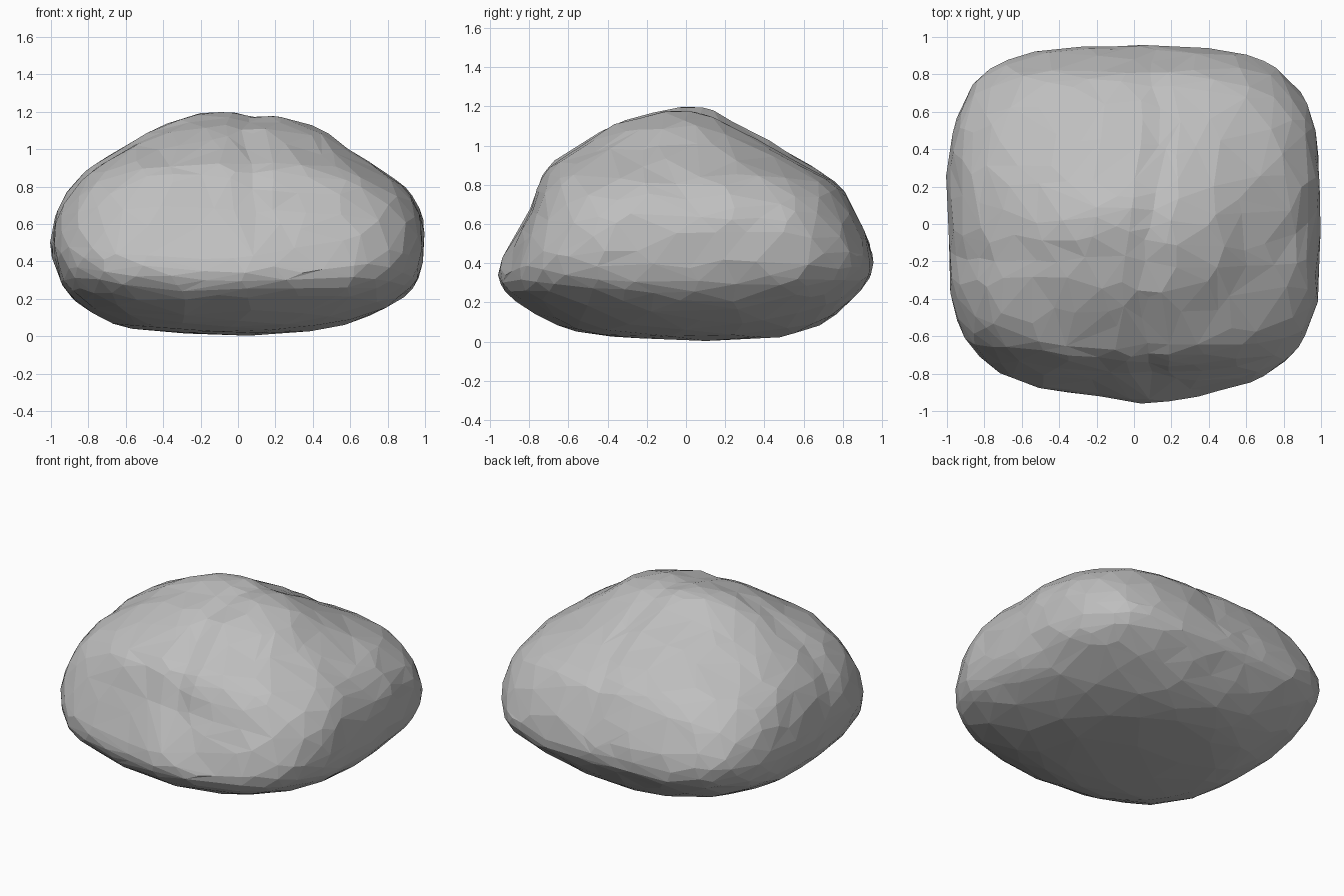
import bpy, bmesh, math
from mathutils import Vector, noise

cube = bpy.data.objects.get("Cube")
if cube:
    bpy.data.objects.remove(cube, do_unlink=True)

# Outline of the boulder from crown to base: height, left, right, front, back
PROFILE = [
    (1.198, -.10, -.10, -.02, 0), (1.18, -.25, .18, -.18, .13),
    (1.10, -.46, .45, -.39, .27), (1.0, -.63, .60, -.54, .46),
    (.90, -.78, .74, -.69, .63), (.80, -.89, .88, -.75, .78),
    (.65, -.97, .98, -.80, .87), (.48, -.995, .995, -.87, .94),
    (.35, -.965, .975, -.905, .945), (.26, -.93, .93, -.88, .885),
    (.18, -.86, .84, -.80, .81), (.10, -.73, .68, -.68, .71),
    (.05, -.60, .52, -.55, .59), (.02, -.35, .32, -.30, .44),
    (.003, .05, .05, .10, .10)]


def ring_at(t):
    """Smooth (Catmull-Rom) blend of the outline rows."""
    last = len(PROFILE) - 1
    i = min(int(t), last - 1)
    f = t - i
    rows = [PROFILE[max(0, min(last, i + k))] for k in (-1, 0, 1, 2)]
    return [b + f * ((c - a) + f * ((2 * a - 5 * b + 4 * c - d)
            + f * (3 * b - a - 3 * c + d))) / 2 for a, b, c, d in zip(*rows)]


def bump(offset, width):
    return math.exp(-(offset / width) ** 2)


def boulder_point(d):
    """Place a sphere direction on the squarish, tapering boulder."""
    theta = math.acos(max(-1, min(1, d.z)))
    z, left, right, front, back = ring_at(theta / math.pi * (len(PROFILE) - 1))
    centre = Vector(((left + right) / 2, (front + back) / 2, z))
    flat = Vector((d.x, d.y))
    if flat.length < 1e-6:
        return centre
    flat.normalize()
    # Squarest at the waist, rounder towards crown and base
    power = 2.05 + 1.5 * math.sin(theta) ** 4
    reach = (abs(flat.x) ** power + abs(flat.y) ** power) ** (-1 / power)
    p = centre + Vector((flat.x * (right - left), flat.y * (back - front), 0)) * reach / 2
    # Worn creases running front to back and across one half
    upper = max(0, min(1, (z - .45) * 4))
    dent = .02 * bump(p.x - .10 - .05 * math.sin(p.y * 4), .07)
    dent += .018 * bump(p.y + .19, .08) / (1 + math.exp(p.x * 12))
    # Blunt nose low on the front
    nose = .055 * bump((p - Vector((.08, -.9, .34))).length, .24)
    # Gentle unevenness, fading towards the resting face
    rough = (.007 * noise.noise(p * 2.5) + .011 * noise.noise(p * 6)) * min(1, z * 4)
    return p + d.normalized() * (rough - dent * upper) + Vector((0, -nose, 0))


# Boulder mesh
mesh = bpy.data.meshes.new("boulder")
boulder = bpy.data.objects.new("boulder", mesh)
bpy.context.collection.objects.link(boulder)
bm = bmesh.new()
bmesh.ops.create_icosphere(bm, subdivisions=5, radius=1)
for v in bm.verts:
    v.co = boulder_point(v.co.normalized())
bm.to_mesh(mesh)
bm.free()
for face in mesh.polygons:
    face.use_smooth = False

# Reduce to irregular chiselled facets
chisel = boulder.modifiers.new("chisel", 'DECIMATE')
chisel.ratio = .17

# Stone colour
stone = bpy.data.materials.new("grey stone")
stone.use_nodes = True
grey = (.52, .52, .52, 1)
stone.diffuse_color = grey
stone.node_tree.nodes["Principled BSDF"].inputs["Base Color"].default_value = grey
mesh.materials.append(stone)
